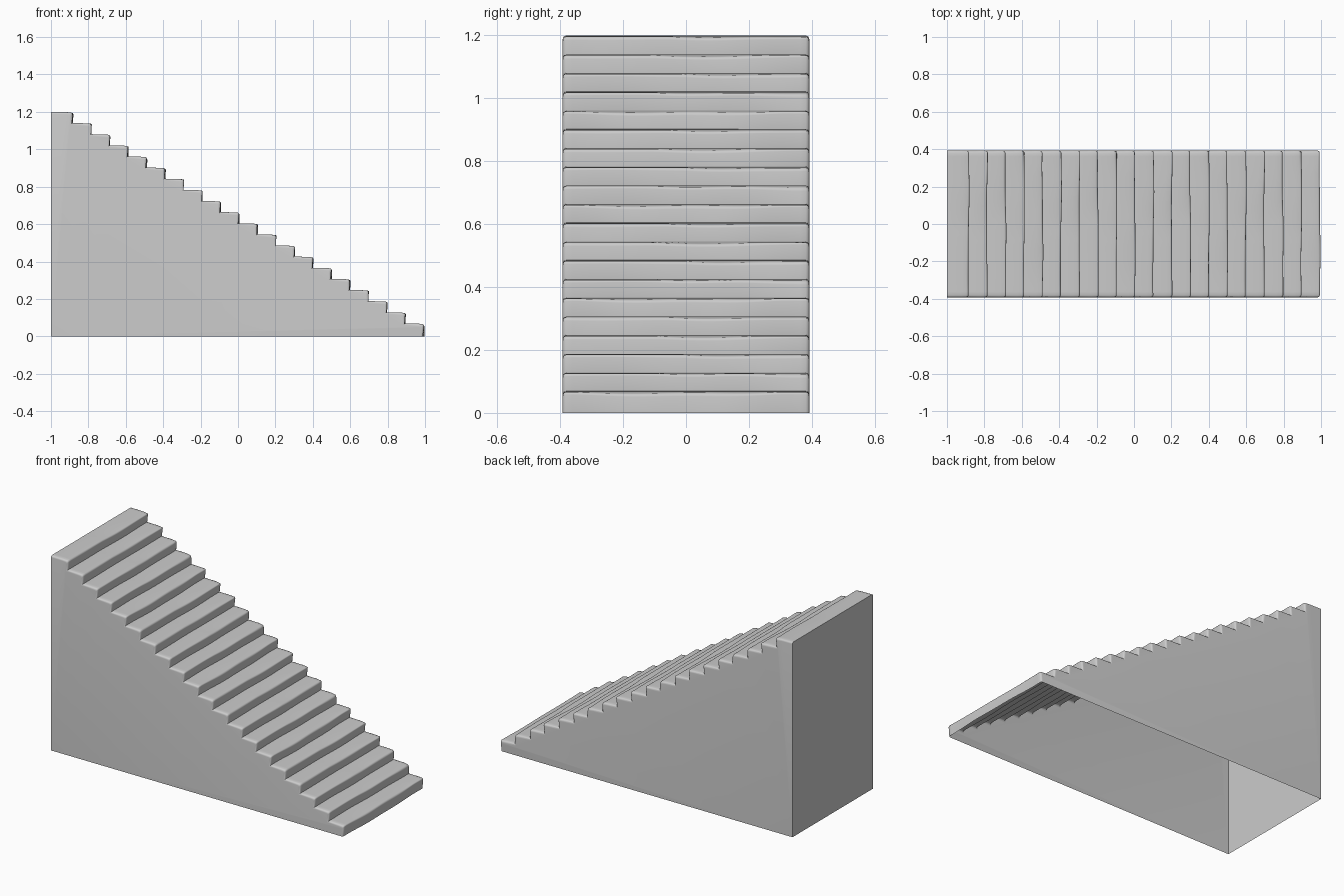
import bpy, bmesh, math, random

cube = bpy.data.objects.get("Cube")
if cube:
    bpy.data.objects.remove(cube)

STEPS, PERIOD = 20, 5
RUN, RISE = 0.0988, 0.0595
HALF, ROUND = 0.392, 0.011
random.seed(4)

stone = bpy.data.materials.new("grey stone")
stone.use_nodes = True
colour = (0.6, 0.6, 0.6, 1)
stone.diffuse_color = colour
stone.node_tree.nodes["Principled BSDF"].inputs["Base Color"].default_value = colour


def make_wave():
    """Gentle irregular wave across the width, from -1 to 1."""
    parts = [(random.uniform(0.6, 1.0) / n, n * random.uniform(5, 7), random.uniform(0, 6.28))
             for n in (1, 2, 3)]
    return lambda y: sum(a * math.sin(f * y + p) for a, f, p in parts) / 1.6


# The wear repeats every few steps: nose line, riser foot, tread slope
wear = [[make_wave() for _ in range(3)] for _ in range(PERIOD)]


def end_drop(y):
    """Rounded ends of each step."""
    d = max(0, y - (HALF - ROUND), -y - (HALF - ROUND))
    return ROUND - math.sqrt(max(0, ROUND ** 2 - d * d))


def section(y):
    """Stair outline at one position across the width, bottom to top."""
    drop = end_drop(y)
    pts = []
    for k in range(STEPS):
        nose, foot, slope = (w(y) for w in wear[k % PERIOD])
        face = 0.994 - RUN * k + 0.004 * nose - drop
        top = 0.069 + RISE * k - drop
        base = 0.0 if k == 0 else pts[-1][1]
        foot_x = face - 0.003 + 0.004 * foot
        pts.append((foot_x, base))
        # Soft rounded nosing
        r = 0.010 + 0.004 * foot
        low = 0.003 + 0.005 * max(0, slope)
        for i in range(5):
            a = math.radians(22.5 * i)
            pts.append((face - r + r * math.cos(a), top - low - r + r * math.sin(a)))
        # Worn tread rising slightly towards the next riser
        pts.append((face - 0.035, top - 0.001))
        if k < STEPS - 1:
            next_foot = wear[(k + 1) % PERIOD][1](y)
            next_nose = wear[(k + 1) % PERIOD][0](y)
            pts.append((0.991 - RUN * (k + 1) + 0.004 * (next_nose + next_foot) - drop, top))
            pts[-1] = (pts[-1][0] + 0.0001, top)
        else:
            pts.append((-1.0, top))
    return pts


# Stations across the width, closer together at the rounded ends
inner = HALF - ROUND
stations = [-HALF, -HALF + 0.001, -HALF + 0.004]
stations += [-inner + 2 * inner * i / 40 for i in range(41)]
stations += [HALF - 0.004, HALF - 0.001, HALF]

bm = bmesh.new()
rows = [[bm.verts.new((x, y, z)) for x, z in section(y)] for y in stations]

# Stepped surface
for a, b in zip(rows, rows[1:]):
    for i in range(len(a) - 1):
        bm.faces.new((a[i], b[i], b[i + 1], a[i + 1])).smooth = True

# Side walls and back wall, leaving the underside open
foot_right = bm.verts.new((-1, -HALF, 0))
foot_left = bm.verts.new((-1, HALF, 0))
bm.faces.new(rows[0] + [foot_right])
bm.faces.new(list(reversed(rows[-1])) + [foot_left])
bm.faces.new([foot_left, foot_right] + [row[-1] for row in rows])

bmesh.ops.remove_doubles(bm, verts=bm.verts, dist=0.00015)
bmesh.ops.recalc_face_normals(bm, faces=bm.faces)
mesh = bpy.data.meshes.new("staircase")
bm.to_mesh(mesh)
bm.free()
mesh.materials.append(stone)
stairs = bpy.data.objects.new("staircase", mesh)
bpy.context.collection.objects.link(stairs)
bpy.context.view_layer.objects.active = stairs
stairs.select_set(True)
bpy.ops.object.shade_smooth_by_angle(angle=math.radians(40))
